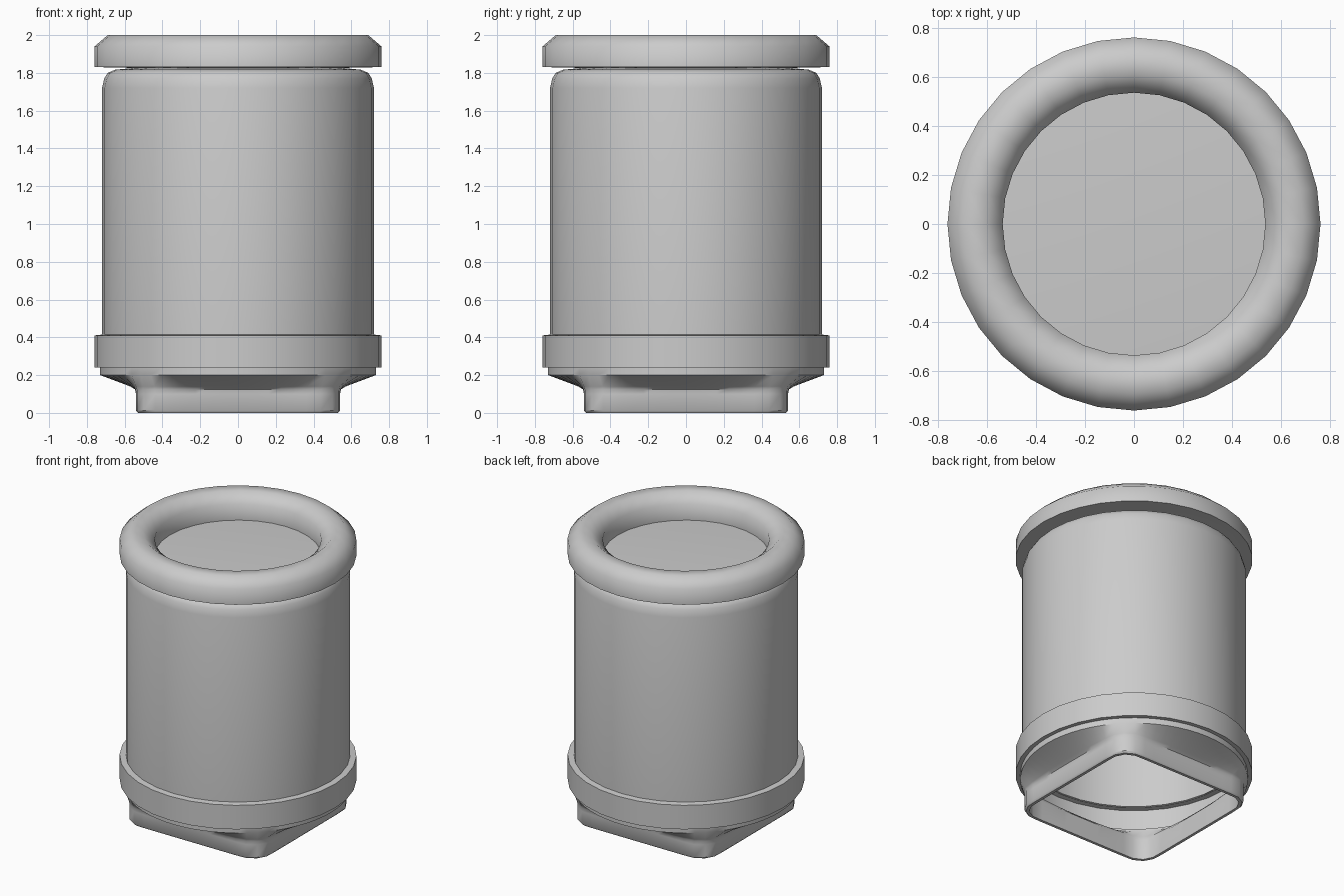
import bpy
from math import cos, sin, tan, pi, sqrt, radians

if "Cube" in bpy.data.objects:
    bpy.data.objects.remove(bpy.data.objects["Cube"])

ROUND = 32


def loft(name, rings, closed=False, cap=False, angle=52):
    """Skin a list of point rings; optionally close the section or cap the last ring."""
    n = len(rings[0])
    verts = [p for ring in rings for p in ring]
    faces = []
    for j in range(len(rings) - (0 if closed else 1)):
        a, b = j * n, (j + 1) % len(rings) * n
        for i in range(n):
            k = (i + 1) % n
            faces.append((a + i, a + k, b + k, b + i))
    if cap:
        faces.append(tuple((len(rings) - 1) * n + i for i in range(n)))
    mesh = bpy.data.meshes.new(name)
    mesh.from_pydata(verts, [], faces)
    mesh.validate()
    obj = bpy.data.objects.new(name, mesh)
    bpy.context.collection.objects.link(obj)
    bpy.ops.object.select_all(action='DESELECT')
    obj.select_set(True)
    bpy.context.view_layer.objects.active = obj
    bpy.ops.object.shade_smooth_by_angle(angle=radians(angle))
    return obj


def circle(r, z, n=ROUND):
    return [(r * cos(2 * pi * i / n), r * sin(2 * pi * i / n), z) for i in range(n)]


def lathe(name, profile, **kw):
    return loft(name, [circle(r, z) for r, z in profile], **kw)


def square_radius(t, h, r):
    """Distance from the centre to a rounded square's edge along angle t."""
    t = t % (pi / 2)
    t = min(t, pi / 2 - t)
    c = h - r
    if h * tan(t) <= c:
        return h / cos(t)
    d = c * (cos(t) + sin(t))
    return d + sqrt(d * d - 2 * c * c + r * r)


def blend_ring(b, inset, z, n=64):
    """Ring between a rounded square (b=0) and a circle (b=1)."""
    pts = []
    for i in range(n):
        t = 2 * pi * i / n
        r = (1 - b) * square_radius(t, 0.54 - inset, 0.14 - inset) + b * (0.73 - inset)
        pts.append((r * cos(t), r * sin(t), z))
    return pts


# Hollow body with a rounded shoulder and flat top
lathe("body", [(0.72, 0.41), (0.72, 1.72), (0.708, 1.77), (0.69, 1.80),
               (0.65, 1.817), (0.56, 1.825)], cap=True)

# Fat rounded rim on top
lathe("top_rim", [(0.72, 1.83), (0.76, 1.83), (0.76, 1.94), (0.69, 2.0),
                  (0.61, 2.0), (0.535, 1.94), (0.535, 1.826)], closed=True)

# Band around the bottom of the body
lathe("bottom_band", [(0.72, 0.24), (0.76, 0.24), (0.76, 0.41), (0.715, 0.415)])

# Round-to-square open socket underneath
levels = [(1, 0, 0.24), (1, 0, 0.20), (0.16, 0, 0.14), (0.03, 0, 0.125), (0, 0, 0.10),
          (0, 0, 0.012), (0, 0.01, 0.0), (0, 0.03, 0.0), (0, 0.03, 0.14),
          (0.16, 0.03, 0.17), (1, 0.03, 0.225), (1, 0.03, 0.24)]
loft("square_socket", [blend_ring(*l) for l in reversed(levels)], closed=True, angle=40)
